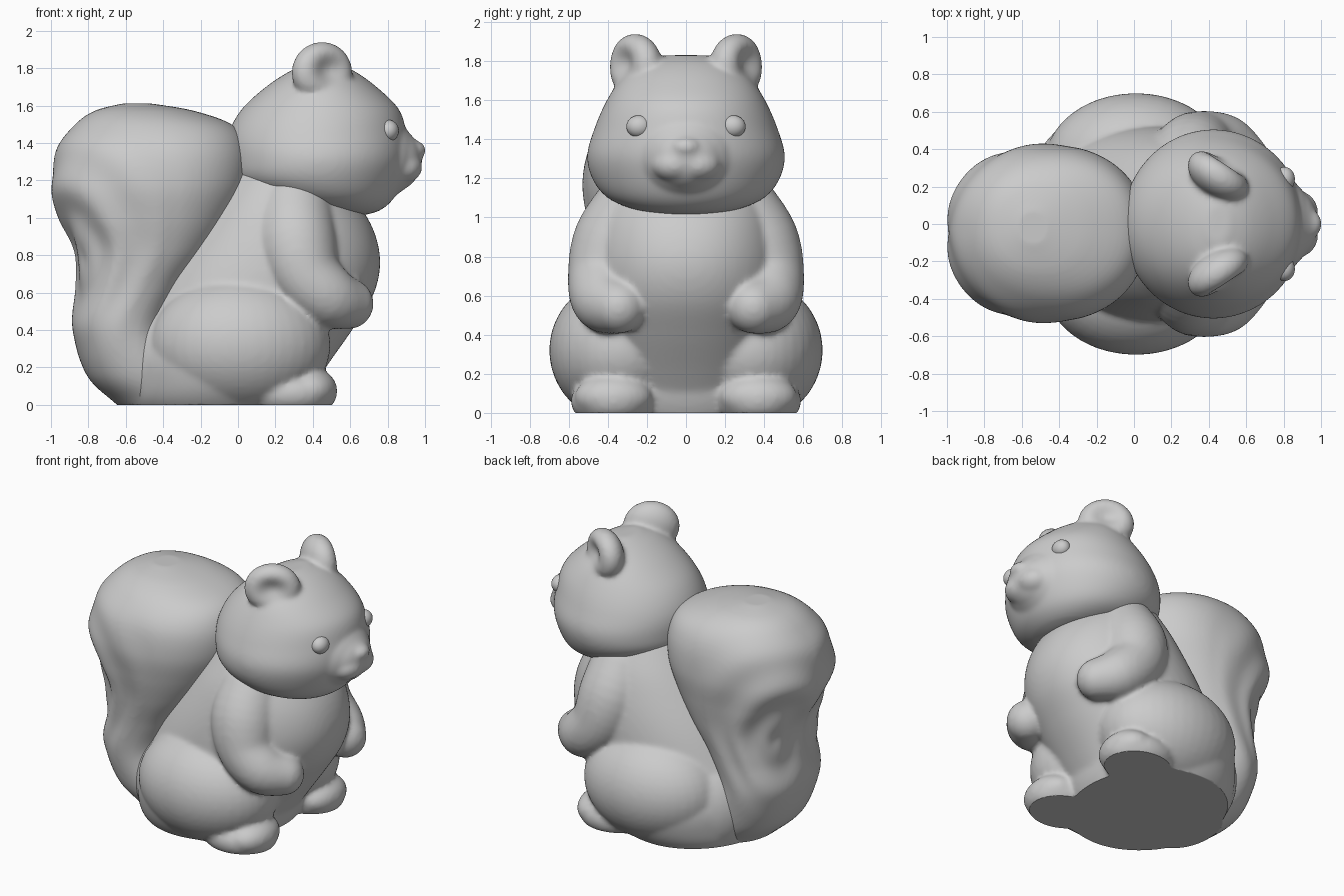
import bpy, bmesh, math
from mathutils import Matrix, Vector

if "Cube" in bpy.data.objects:
    bpy.data.objects.remove(bpy.data.objects["Cube"])


def spline(rows, steps):
    # Catmull-Rom interpolation through tuples of numbers
    out, n = [], len(rows)
    for i in range(n - 1):
        p = [rows[max(i - 1, 0)], rows[i], rows[i + 1], rows[min(i + 2, n - 1)]]
        for s in range(steps):
            t = s / steps
            out.append(tuple(0.5 * (2 * b + (c - a) * t + (2 * a - 5 * b + 4 * c - d) * t * t
                                    + (3 * b - a - 3 * c + d) * t ** 3)
                             for a, b, c, d in zip(*p)))
    return out + [tuple(rows[-1])]


def loft(bm, rows, power=2.0, relief=None, n=96, steps=8):
    # rows: height, back x, front x, centre y, half width in y
    rings = []
    for z, x0, x1, yc, ry in spline(rows, steps):
        ring = []
        for k in range(n):
            a = 2 * math.pi * k / n
            c, s = math.cos(a), math.sin(a)
            c = math.copysign(abs(c) ** (2 / power), c)
            s = math.copysign(abs(s) ** (2 / power), s)
            f = 1 + (relief(a, z) if relief else 0)
            ring.append(bm.verts.new(((x0 + x1) / 2 + c * f * (x1 - x0) / 2, yc + s * f * ry, z)))
        rings.append(ring)
    for lo, hi in zip(rings, rings[1:]):
        for k in range(n):
            j = (k + 1) % n
            bm.faces.new((lo[k], lo[j], hi[j], hi[k]))
    bm.faces.new(rings[0][::-1])
    bm.faces.new(rings[-1])


def ball(bm, centre, radii, turn=0.0, dent=0.0):
    m = Matrix.Translation(centre) @ Matrix.Rotation(turn, 4, 'Z')
    made = bmesh.ops.create_uvsphere(bm, u_segments=40, v_segments=24, radius=1)['verts']
    side = 1 if centre[1] > 0 else -1
    for v in made:
        x, y, z = v.co
        p = Vector((x * radii[0], y * radii[1], z * radii[2]))
        if dent and y * side > 0:
            p.y -= dent * y * math.exp(-(x / 0.6) ** 2 - ((z - 0.1) / 0.5) ** 2)
        v.co = m @ p


def finish(name, bm, voxel=0.016, smooth=6):
    # fuse the overlapping volumes, soften the creases, flatten at the floor
    bmesh.ops.recalc_face_normals(bm, faces=bm.faces)
    mesh = bpy.data.meshes.new(name)
    bm.to_mesh(mesh)
    bm.free()
    ob = bpy.data.objects.new(name, mesh)
    bpy.context.collection.objects.link(ob)
    if voxel:
        r = ob.modifiers.new("fuse", 'REMESH')
        r.mode, r.voxel_size = 'VOXEL', voxel
        s = ob.modifiers.new("soften", 'SMOOTH')
        s.factor, s.iterations = 0.5, smooth
        dg = bpy.context.evaluated_depsgraph_get()
        ob.data = bpy.data.meshes.new_from_object(ob.evaluated_get(dg))
        ob.modifiers.clear()
        cut = bmesh.new()
        cut.from_mesh(ob.data)
        geom = cut.verts[:] + cut.edges[:] + cut.faces[:]
        bmesh.ops.bisect_plane(cut, geom=geom, plane_co=(0, 0, 0), plane_no=(0, 0, 1))
        for v in cut.verts:
            v.co.z = max(v.co.z, 0)
        cut.to_mesh(ob.data)
        cut.free()
    bpy.ops.object.select_all(action='DESELECT')
    ob.select_set(True)
    bpy.context.view_layer.objects.active = ob
    bpy.ops.object.shade_smooth_by_angle(angle=math.radians(50))


# body: torso, broad base, thighs, haunches, feet and arms
bm = bmesh.new()
loft(bm, [(-0.08, -0.50, 0.32, 0, 0.40), (0.06, -0.58, 0.38, 0, 0.45), (0.2, -0.63, 0.47, 0, 0.49),
          (0.4, -0.61, 0.61, 0, 0.51), (0.58, -0.52, 0.72, 0, 0.52), (0.75, -0.42, 0.76, 0, 0.51),
          (0.92, -0.30, 0.73, 0, 0.48), (1.08, -0.18, 0.64, 0, 0.43), (1.25, -0.05, 0.5, 0, 0.34)], 2.1)
loft(bm, [(-0.1, -0.5, 0.3, 0, 0.42), (0.0, -0.6, 0.37, 0, 0.54), (0.12, -0.62, 0.41, 0, 0.61),
          (0.28, -0.6, 0.43, 0, 0.64), (0.45, -0.5, 0.42, 0, 0.6)])
arm = [(0.30, 0.27, 1.03, 0.21), (0.31, 0.36, 0.87, 0.22), (0.36, 0.415, 0.70, 0.19),
       (0.48, 0.42, 0.58, 0.165), (0.59, 0.345, 0.54, 0.135)]
for s in (1, -1):
    ball(bm, (0.01, s * 0.33, 0.32), (0.485, 0.37, 0.37))
    ball(bm, (-0.2, s * 0.19, 0.22), (0.42, 0.31, 0.40))
    ball(bm, (0.28, s * 0.37, 0.06), (0.25, 0.22, 0.14))
    ball(bm, (0.38, s * 0.37, 0.08), (0.15, 0.2, 0.12))
    for x, y, z, r in spline(arm, 5):
        ball(bm, (x, s * y, z), (r, r, r))
finish("body", bm, 0.016, 8)


# bushy tail with curled fur grooves on both flanks
def fur(a, z):
    u = abs(abs(a - math.pi) - 0.55)
    fade = max(0.0, 1 - (abs(a - math.pi) / 1.9) ** 4)
    window = max(0.0, math.sin(math.pi * min(max((z - 0.25) / 1.25, 0), 1)))
    return 0.028 * fade * window * math.sin(13 * math.hypot(u / 1.1, (z - 0.78) / 0.65))


bm = bmesh.new()
loft(bm, [(-0.08, -0.54, -0.15, -0.03, 0.25), (0.02, -0.67, -0.18, -0.03, 0.30),
          (0.16, -0.81, -0.25, -0.04, 0.35), (0.4, -0.885, -0.36, -0.04, 0.385),
          (0.62, -0.865, -0.27, -0.04, 0.40), (0.82, -0.875, -0.12, -0.045, 0.425),
          (1.0, -0.95, -0.01, -0.05, 0.455), (1.18, -1.0, 0.06, -0.05, 0.475),
          (1.36, -0.97, 0.06, -0.045, 0.45), (1.49, -0.88, -0.02, -0.03, 0.37),
          (1.57, -0.77, -0.23, -0.02, 0.25), (1.61, -0.62, -0.46, -0.02, 0.09)], 2.2, fur)
finish("tail", bm, 0.014, 4)

# head with snout, nose and cupped ears
bm = bmesh.new()
loft(bm, [(1.015, 0.52, 0.68, 0, 0.10), (1.04, 0.36, 0.76, 0, 0.26), (1.1, 0.12, 0.83, 0, 0.40),
          (1.2, -0.03, 0.88, 0, 0.48), (1.32, -0.06, 0.91, 0, 0.505), (1.45, -0.05, 0.90, 0, 0.47),
          (1.58, 0.02, 0.86, 0, 0.415), (1.7, 0.15, 0.74, 0, 0.34), (1.785, 0.28, 0.62, 0, 0.24),
          (1.83, 0.39, 0.51, 0, 0.10)], 2.0)
ball(bm, (0.73, 0, 1.32), (0.23, 0.27, 0.23))
ball(bm, (0.80, 0, 1.31), (0.185, 0.21, 0.18))
ball(bm, (0.93, 0, 1.36), (0.075, 0.08, 0.055))
for s in (1, -1):
    ball(bm, (0.87, s * 0.06, 1.27), (0.115, 0.12, 0.09))
    ball(bm, (0.45, s * 0.26, 1.775), (0.18, 0.115, 0.165), turn=-s * 0.58, dent=0.07)
finish("head", bm, 0.014, 9)

# eyes
for s, label in ((1, "left"), (-1, "right")):
    bm = bmesh.new()
    ball(bm, (0.805, s * 0.24, 1.465), (0.055, 0.065, 0.058))
    finish("eye_" + label, bm, 0)
